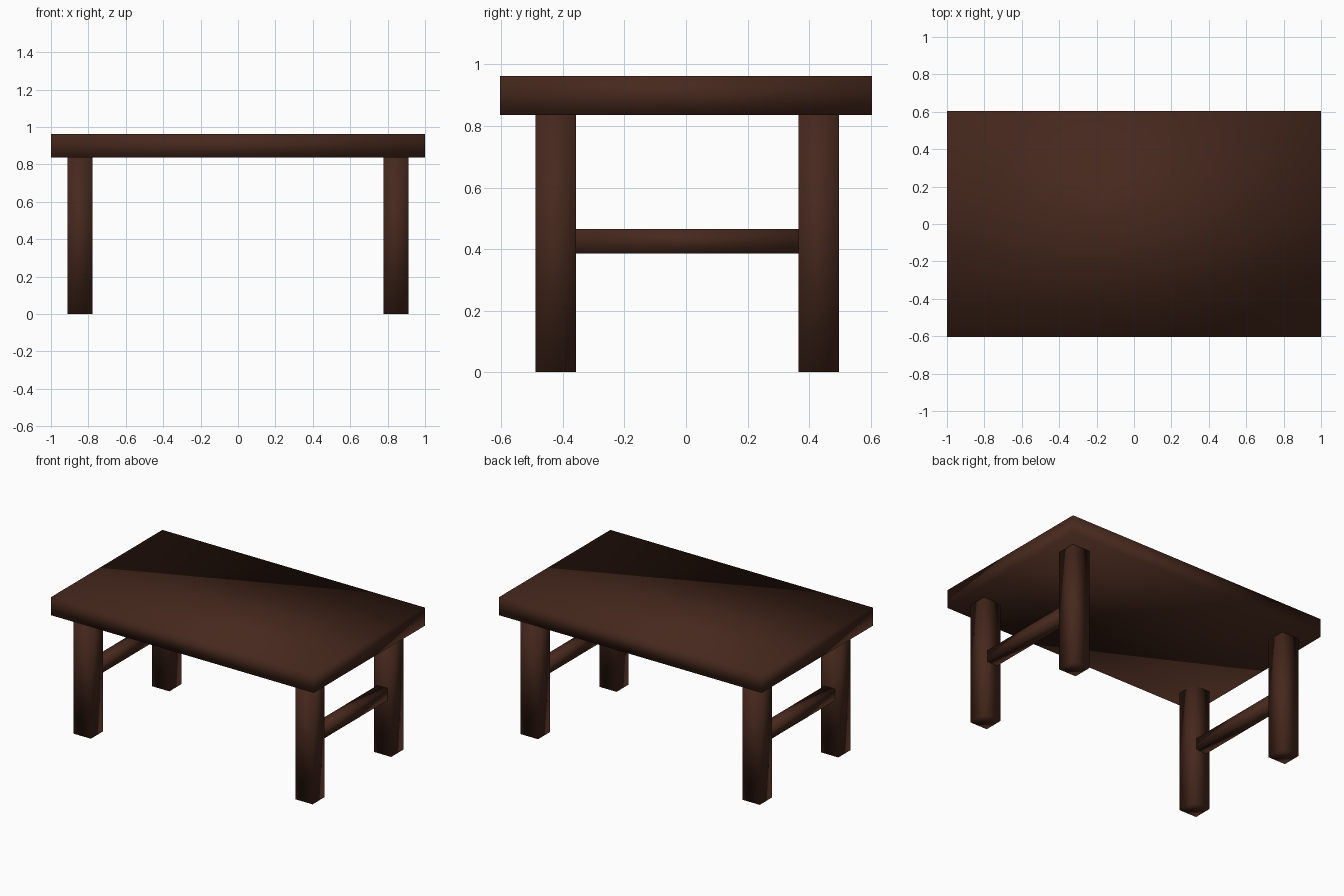
import bpy

if "Cube" in bpy.data.objects:
    bpy.data.objects.remove(bpy.data.objects["Cube"])

wood = bpy.data.materials.new("dark_wood")
wood.diffuse_color = (0.06, 0.021, 0.012, 1)
wood.use_nodes = True
wood.node_tree.nodes["Principled BSDF"].inputs["Base Color"].default_value = wood.diffuse_color


def box(name, lo, hi):
    """Smooth-shaded box spanning two opposite corners."""
    centre = [(a + b) / 2 for a, b in zip(lo, hi)]
    size = [b - a for a, b in zip(lo, hi)]
    bpy.ops.mesh.primitive_cube_add(size=1, location=centre)
    obj = bpy.context.object
    obj.name = name
    obj.scale = size
    bpy.ops.object.transform_apply(location=False, rotation=False, scale=True)
    bpy.ops.object.shade_smooth()
    obj.data.materials.append(wood)
    return obj


# Table top
box("table_top", (-1, -0.605, 0.836), (1, 0.605, 0.962))

LEG = 0.066      # half width of a leg
RAIL = 0.04      # half width of a stretcher
for sx, side in ((-1, "left"), (1, "right")):
    x = sx * 0.845
    # Square legs
    for y, end in ((-0.423, "front"), (0.432, "back")):
        box(f"{end}_{side}_leg", (x - LEG, y - LEG, 0), (x + LEG, y + LEG, 0.836))
    # Stretcher joining the front and back legs
    box(f"{side}_stretcher", (x - RAIL, -0.357, 0.385), (x + RAIL, 0.366, 0.465))
